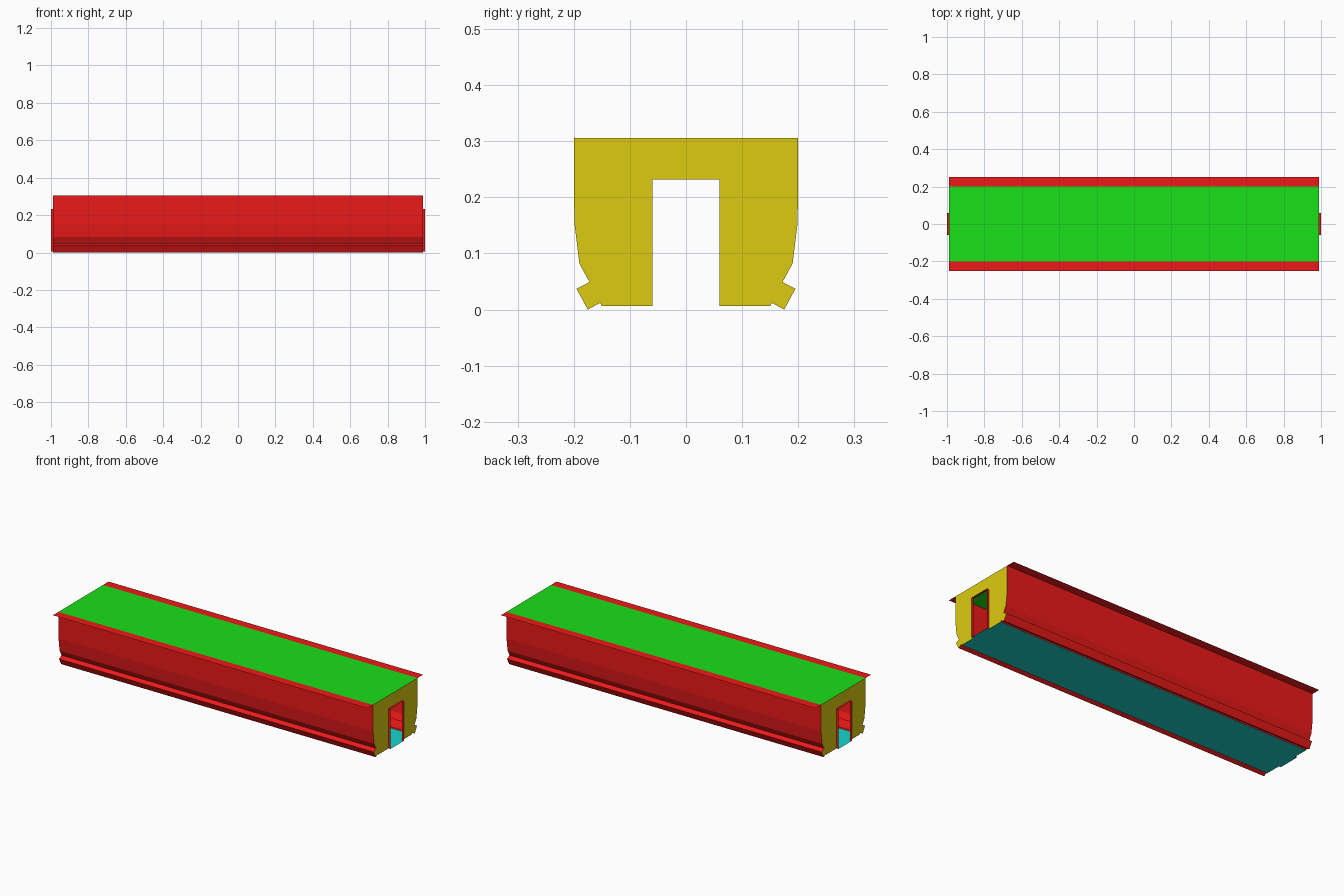
import bpy

if "Cube" in bpy.data.objects:
    bpy.data.objects.remove(bpy.data.objects["Cube"])

L = 0.988            # half length of the body
TOP, FLOOR = 0.306, 0.006
DOOR_W, DOOR_H = 0.06, 0.232

# Half cross-section of a side wall, roof edge to floor edge (y, z)
WALL = [(0.2, TOP), (0.199, 0.155), (0.19, 0.082), (0.172, 0.049),
        (0.195, 0.037), (0.175, 0.0), (0.153, 0.012), (0.15, FLOOR)]


def material(name, rgb):
    m = bpy.data.materials.new(name)
    m.diffuse_color = (*rgb, 1)
    m.use_nodes = True
    m.node_tree.nodes["Principled BSDF"].inputs["Base Color"].default_value = m.diffuse_color
    return m


RED = material("red", (0.85, 0.01, 0.01))
GREEN = material("green", (0.01, 0.75, 0.01))
YELLOW = material("yellow", (0.72, 0.6, 0.005))
CYAN = material("cyan", (0.01, 0.65, 0.6))


def add_mesh(name, verts, faces, mat):
    me = bpy.data.meshes.new(name)
    me.from_pydata(verts, [], faces)
    me.materials.append(mat)
    ob = bpy.data.objects.new(name, me)
    bpy.context.collection.objects.link(ob)
    return ob


def sheet(name, path, x0, x1, mat):
    """Sweep an open (y, z) path along x as a thin sheet."""
    n = len(path)
    verts = [(x, y, z) for x in (x0, x1) for y, z in path]
    faces = [(i, i + 1, n + i + 1, n + i) for i in range(n - 1)]
    return add_mesh(name, verts, faces, mat)


def flip(path):
    return [(-y, z) for y, z in reversed(path)]


# Roof and floor panels
sheet("roof", [(0.2, TOP), (-0.2, TOP)], -L, L, GREEN)
sheet("floor", [(-0.15, FLOOR), (0.15, FLOOR)], -L, L, CYAN)

# Side walls with lower rail, and the flat eaves beyond the roof
EAVE = [(0.25, TOP), (0.2, TOP)]
for side, turn in (("back", list), ("front", flip)):
    sheet(side + "_wall", turn(WALL), -L, L, RED)
    sheet(side + "_eave", turn(EAVE), -L, L, RED)

# End walls with a doorway, and the door frames that stick out
DOOR = [(DOOR_W, FLOOR), (DOOR_W, DOOR_H), (-DOOR_W, DOOR_H), (-DOOR_W, FLOOR)]
outline = WALL + DOOR + flip(WALL)
for side, s in (("right", 1), ("left", -1)):
    loop = outline if s < 0 else outline[::-1]
    add_mesh(side + "_end_wall", [(s * L, y, z) for y, z in loop],
             [list(range(len(loop)))], YELLOW)
    x0, x1 = sorted((s * L, s * 1.0))
    sheet(side + "_door_frame", flip(DOOR)[::-1], x0, x1, RED)
    sheet(side + "_door_sill", [(-DOOR_W, FLOOR), (DOOR_W, FLOOR)], x0, x1, CYAN)
